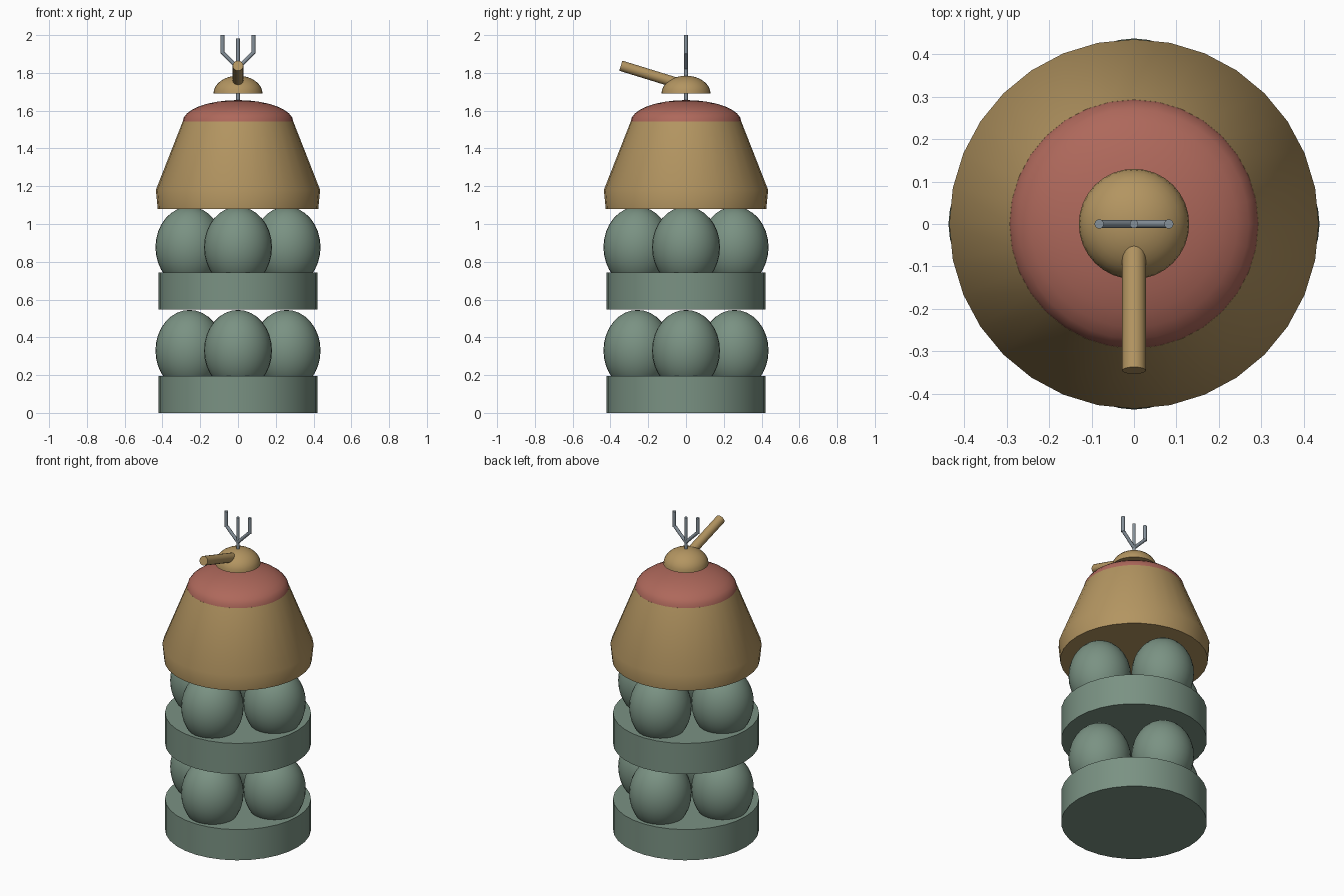
import bpy, math
from mathutils import Vector

if "Cube" in bpy.data.objects:
    bpy.data.objects.remove(bpy.data.objects["Cube"])


def material(name, rgb):
    m = bpy.data.materials.new(name)
    lin = [((c / 255 + 0.055) / 1.055) ** 2.4 for c in rgb]
    m.diffuse_color = (*lin, 1)
    m.use_nodes = True
    m.node_tree.nodes["Principled BSDF"].inputs["Base Color"].default_value = m.diffuse_color
    return m


GREEN = material("sage green", (122, 146, 131))
TAN = material("tan", (179, 149, 97))
RED = material("brick red", (174, 104, 91))
STEEL = material("steel grey", (134, 145, 154))


def finish(obj, name, mat):
    obj.name = name
    obj.data.materials.append(mat)
    bpy.ops.object.select_all(action='DESELECT')
    obj.select_set(True)
    bpy.context.view_layer.objects.active = obj
    bpy.ops.object.shade_smooth_by_angle(angle=math.radians(35))
    return obj


def lathe(name, profile, mat, n=32):
    """Closed solid of revolution from (radius, z) points; radius 0 is a pole."""
    verts, rings = [], []
    for r, z in profile:
        count = n if r > 0 else 1
        rings.append(range(len(verts), len(verts) + count))
        verts += [(r * math.cos(2 * math.pi * i / n), r * math.sin(2 * math.pi * i / n), z)
                  for i in range(count)]
    faces = []
    for a, b in zip(rings, rings[1:]):
        for i in range(n):
            j = (i + 1) % n
            if len(b) == 1:
                faces.append((a[i], a[j], b[0]))
            else:
                faces.append((a[i], a[j], b[j], b[i]))
    faces.append(tuple(reversed(rings[0])))
    if len(rings[-1]) > 1:
        faces.append(tuple(rings[-1]))
    me = bpy.data.meshes.new(name)
    me.from_pydata(verts, [], faces)
    obj = bpy.data.objects.new(name, me)
    bpy.context.collection.objects.link(obj)
    return finish(obj, name, mat)


def half_dome(name, r, z, h, mat, steps=8):
    pts = [(r * math.cos(math.pi / 2 * i / steps), z + h * math.sin(math.pi / 2 * i / steps))
           for i in range(steps)]
    return lathe(name, pts + [(0, z + h)], mat)


def rod(name, a, b, r, mat, n=16):
    a, b = Vector(a), Vector(b)
    bpy.ops.mesh.primitive_cylinder_add(vertices=n, radius=r, depth=(b - a).length,
                                        location=(a + b) / 2)
    obj = bpy.context.object
    obj.rotation_euler = (b - a).to_track_quat('Z', 'Y').to_euler()
    return finish(obj, name, mat)


# Two tiers: a thick disc carrying four tall spheres
for tier, z in (("lower", 0.0), ("upper", 0.547)):
    lathe(tier + "_disc", [(0.42, z), (0.42, z + 0.195)], GREEN)
    for i in range(4):
        a = i * math.pi / 2
        bpy.ops.mesh.primitive_uv_sphere_add(
            segments=32, ring_count=16, radius=1,
            location=(0.257 * math.cos(a), 0.257 * math.sin(a), z + 0.33))
        ball = bpy.context.object
        ball.scale = (0.18, 0.18, 0.215)
        finish(ball, f"{tier}_sphere_{i + 1}", GREEN)

# Tapered shoulder body with its domed cap
lathe("shoulder_body", [(0.425, 1.08), (0.435, 1.18), (0.293, 1.542)], TAN)
half_dome("shoulder_cap", 0.293, 1.541, 0.115, RED)

# Small head with a raised eye stalk
half_dome("head", 0.13, 1.69, 0.095, TAN)
rod("eye_stalk", (0, -0.05, 1.747), (0, -0.345, 1.838), 0.028, TAN)

# Three-pronged aerial
rod("aerial_mast", (0, 0, 1.64), (0, 0, 1.982), 0.01, STEEL)
for side, s in (("left", -1), ("right", 1)):
    rod(side + "_aerial_branch", (0, 0, 1.825), (s * 0.082, 0, 1.908), 0.01, STEEL)
    rod(side + "_aerial_tip", (s * 0.082, 0, 1.902), (s * 0.082, 0, 2.0), 0.011, STEEL)
